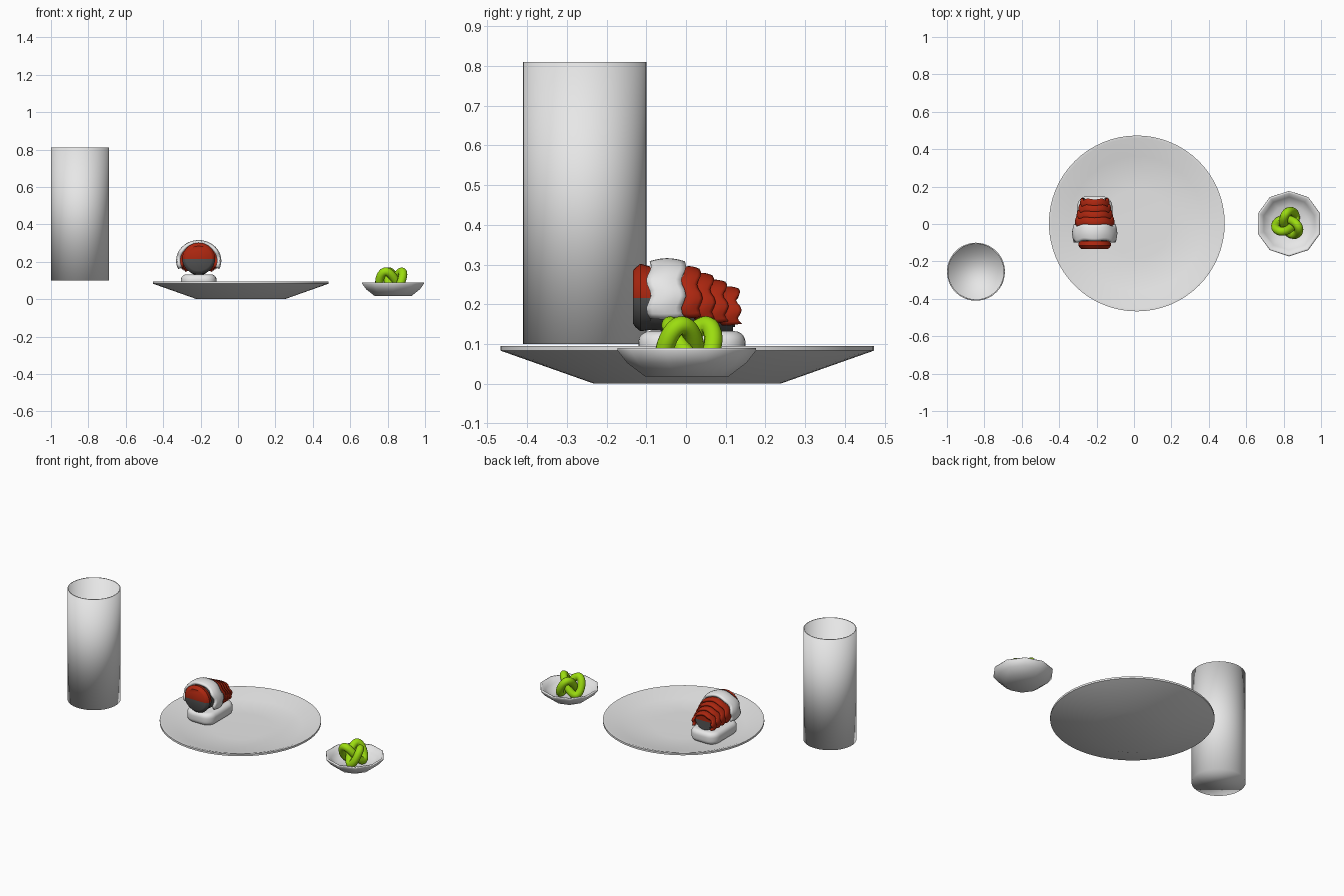
import bpy, bmesh, math
from math import sin, cos, pi, radians

if "Cube" in bpy.data.objects:
    bpy.data.objects.remove(bpy.data.objects["Cube"])

def mat(name, c):
    m = bpy.data.materials.new(name)
    m.diffuse_color = (*c, 1)
    m.use_nodes = True
    m.node_tree.nodes["Principled BSDF"].inputs["Base Color"].default_value = m.diffuse_color
    return m

WHITE = mat("white", (0.8, 0.8, 0.8))
RED = mat("red", (0.42, 0.02, 0.005))
GREEN = mat("green", (0.33, 0.72, 0.005))
DARK = mat("dark_grey", (0.09, 0.09, 0.09))

def make(name, bm, mats, angle=None):
    bmesh.ops.recalc_face_normals(bm, faces=bm.faces)
    me = bpy.data.meshes.new(name)
    bm.to_mesh(me)
    bm.free()
    for m in mats:
        me.materials.append(m)
    ob = bpy.data.objects.new(name, me)
    bpy.context.collection.objects.link(ob)
    bpy.ops.object.select_all(action='DESELECT')
    ob.select_set(True)
    bpy.context.view_layer.objects.active = ob
    if angle is None:
        bpy.ops.object.shade_smooth()
    else:
        bpy.ops.object.shade_smooth_by_angle(angle=radians(angle))
    return ob

def bridge(bm, a, b, closed=True):
    n = len(a)
    for i in range(n if closed else n - 1):
        j = (i + 1) % n
        bm.faces.new((a[i], a[j], b[j], b[i]))

def lathe(name, profile, sides, centre, m, start=0.0, angle=None):
    """Turn an (r, z) profile about z; both ends are closed with a flat face."""
    bm = bmesh.new()
    rings = [[bm.verts.new((centre[0] + r * cos(start + 2 * pi * i / sides),
                            centre[1] + r * sin(start + 2 * pi * i / sides), z))
              for i in range(sides)] for r, z in profile]
    for a, b in zip(rings, rings[1:]):
        bridge(bm, a, b)
    bm.faces.new(rings[0])
    bm.faces.new(rings[-1])
    return make(name, bm, [m], angle)

# plate, drinking cup and small ten-sided dish
lathe("plate", [(0.235, 0), (0.47, 0.083), (0.47, 0.095), (0.455, 0.095), (0.36, 0.06), (0.18, 0.056)],
      64, (0.015, 0.003), WHITE, angle=50)
lathe("cup", [(0.155, 0.10), (0.155, 0.81), (0.148, 0.81), (0.148, 0.115)],
      48, (-0.845, -0.255), WHITE)
lathe("small_dish", [(0.105, 0.018), (0.15, 0.052), (0.175, 0.084), (0.174, 0.09), (0.164, 0.09),
                     (0.142, 0.058), (0.10, 0.032)], 10, (0.829, 0.002), WHITE, start=pi / 2)

# green knot in the dish
curve = bpy.data.curves.new("green_knot", 'CURVE')
curve.dimensions = '3D'
curve.bevel_depth = 0.023
curve.bevel_resolution = 4
sp = curve.splines.new('POLY')
N = 96
sp.points.add(N - 1)
turn = radians(45)
for i, p in enumerate(sp.points):
    t = 2 * pi * i / N
    x, y = sin(t) + 2 * sin(2 * t), cos(t) - 2 * cos(2 * t)
    p.co = (0.825 + 0.0235 * (x * cos(turn) - y * sin(turn)),
            0.0235 * (x * sin(turn) + y * cos(turn)), 0.10 - 0.047 * sin(3 * t), 1)
sp.use_cyclic_u = True
sp.use_smooth = True
curve.materials.append(GREEN)
bpy.context.collection.objects.link(bpy.data.objects.new("green_knot", curve))

# rice block: rounded box
CX = -0.21
bm = bmesh.new()
bmesh.ops.create_cube(bm, size=1)
for v in bm.verts:
    v.co = (CX + v.co.x * 0.19, 0.015 + v.co.y * 0.27, 0.093 + v.co.z * 0.078)
up = [e for e in bm.edges if abs(e.verts[0].co.z - e.verts[1].co.z) > 0.01]
bmesh.ops.bevel(bm, geom=up, offset=0.06, segments=6, affect='EDGES', profile=0.5)
rim = [e for e in bm.edges if abs(e.verts[0].co.z - e.verts[1].co.z) < 0.001
       and any(abs(f.normal.z) > 0.9 for f in e.link_faces)]
bmesh.ops.bevel(bm, geom=rim, offset=0.028, segments=5, affect='EDGES', profile=0.5)
make("rice", bm, [WHITE], 40)

def tube(name, rings, mats, sides=32, rule=None, angle=40):
    """Closed solid along y from rings of (y, centre z, x radius, z radius)."""
    bm = bmesh.new()
    rs = [[bm.verts.new((CX + rx * cos(2 * pi * i / sides), y, zc + rz * sin(2 * pi * i / sides)))
           for i in range(sides)] for y, zc, rx, rz in rings]
    for a, b in zip(rs, rs[1:]):
        bridge(bm, a, b)
    bm.faces.new(rs[0])
    bm.faces.new(rs[-1])
    if rule:
        cut = bm.verts[:] + bm.edges[:] + bm.faces[:]
        bmesh.ops.bisect_plane(bm, geom=cut, plane_co=(0, 0, rule), plane_no=(0, 0, 1), dist=1e-5)
        for f in bm.faces:
            f.material_index = 0 if f.calc_center_median().z > rule else 1
    return make(name, bm, mats, angle)

# front slice (red above, dark below) and the dark filling under the shells
tube("front_slice", [(-0.128, 0.217, 0.078, 0.074), (-0.134, 0.218, 0.07, 0.066)][::-1]
     + [(-0.115, 0.217, 0.088, 0.085), (-0.09, 0.215, 0.084, 0.08)], [RED, DARK], rule=0.216)
tube("filling", [(-0.10, 0.21, 0.075, 0.075), (0.0, 0.205, 0.078, 0.075),
                 (0.09, 0.185, 0.064, 0.058), (0.118, 0.18, 0.055, 0.048)], [DARK])

def shell(name, y0, y1, top, bottom, half, m, lean=0.0):
    """Arched band over the filling, bulged across its width, with wavy edges."""
    bm = bmesh.new()
    steps, cols = 28, 6
    zc = bottom + 0.28 * (top - bottom)
    rings = []
    for k in range(cols + 1):
        u = k / cols
        s = 0.93 + 0.07 * sin(pi * u)
        ring = []
        for i in range(steps + 1):
            a = radians(-24) + radians(228) * i / steps
            h = sin(a)
            rz = top - zc if h > 0 else (zc - bottom) / sin(radians(24))
            y = y0 + (y1 - y0) * u + 0.006 * sin(9 * h) + lean * (1 - h)
            ring.append(bm.verts.new((CX + half * s * cos(a), y, zc + rz * s * h)))
        rings.append(ring)
    for a, b in zip(rings, rings[1:]):
        bridge(bm, a, b, closed=False)
    ob = make(name, bm, [m], 40)
    # make the thickness grow inwards
    mod = ob.modifiers.new("thickness", 'SOLIDIFY')
    mod.thickness = 0.016
    mod.offset = 0
    return ob

# white band and the row of overlapping red shells
shell("white_band", -0.092, -0.008, 0.308, 0.165, 0.113, WHITE)
for i in range(4):
    shell(f"red_shell_{i + 1}", -0.018 + 0.033 * i, 0.028 + 0.033 * i, 0.288 - 0.017 * i,
          0.168 - 0.006 * i, 0.098 - 0.009 * i, RED, lean=0.006)
# closed red end behind the last shell, dark underneath
tube("tail_end", [(0.10, 0.19, 0.062, 0.05), (0.124, 0.188, 0.058, 0.045)], [RED, DARK], rule=0.192)
